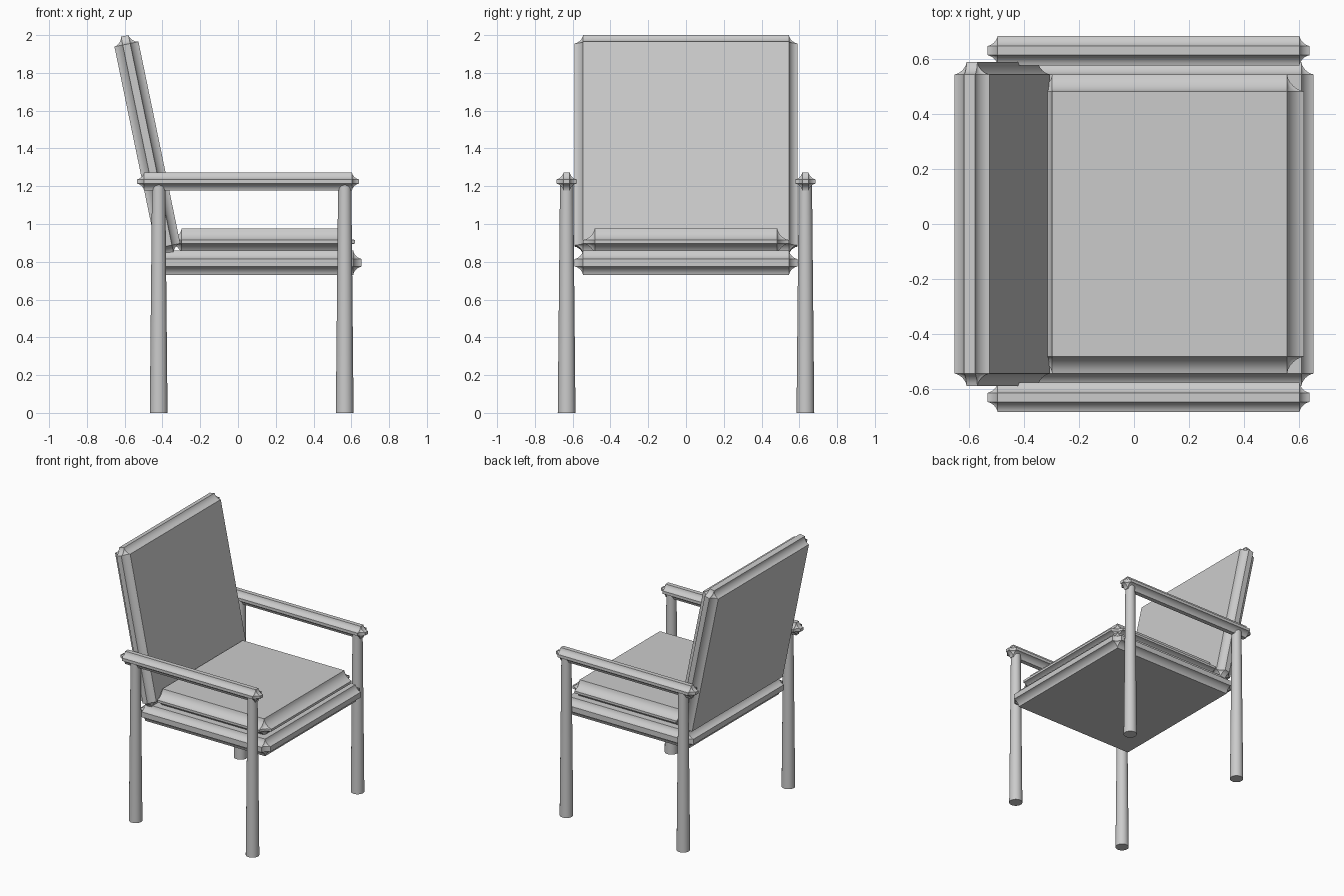
import bpy, bmesh, math
from mathutils import Matrix

if "Cube" in bpy.data.objects:
    bpy.data.objects.remove(bpy.data.objects["Cube"])


def coved_box(name, centre, size, cove, tilt=0.0):
    """Box whose edges are all cut back with a concave moulding."""
    bm = bmesh.new()
    bmesh.ops.create_cube(bm, size=1.0)
    bmesh.ops.scale(bm, vec=size, verts=bm.verts)
    bmesh.ops.bevel(bm, geom=bm.edges[:], offset=cove, offset_type='OFFSET',
                    segments=6, profile=0.12, affect='EDGES')
    bmesh.ops.recalc_face_normals(bm, faces=bm.faces)
    bm.transform(Matrix.Translation(centre) @ Matrix.Rotation(tilt, 4, 'Y'))
    return finish(name, bm)


def leg(name, x, y):
    """Round leg, slightly thinner at the top."""
    bm = bmesh.new()
    h = 1.22
    bmesh.ops.create_cone(bm, cap_ends=True, segments=32, radius1=0.047,
                          radius2=0.035, depth=h,
                          matrix=Matrix.Translation((x, y, h / 2)))
    return finish(name, bm)


def finish(name, bm):
    mesh = bpy.data.meshes.new(name)
    bm.to_mesh(mesh)
    bm.free()
    ob = bpy.data.objects.new(name, mesh)
    bpy.context.collection.objects.link(ob)
    bpy.ops.object.select_all(action='DESELECT')
    ob.select_set(True)
    bpy.context.view_layer.objects.active = ob
    bpy.ops.object.shade_smooth_by_angle(angle=math.radians(35))
    return ob


# Seat frame, cushion and tilted backrest
coved_box("seat_frame", (0.105, 0, 0.795), (1.10, 1.18, 0.13), 0.045)
coved_box("seat_cushion", (0.13, 0, 0.906), (0.98, 1.09, 0.142), 0.062)
coved_box("backrest", (-0.48, 0, 1.418), (0.13, 1.18, 1.18), 0.045,
          tilt=-math.radians(11.7))

# Armrests and legs on both sides
for side, s in (("left", 1), ("right", -1)):
    coved_box(f"armrest_{side}", (0.053, s * 0.632, 1.225),
              (1.175, 0.108, 0.097), 0.0375)
    leg(f"front_leg_{side}", 0.565, s * 0.632)
    leg(f"back_leg_{side}", -0.42, s * 0.632)
